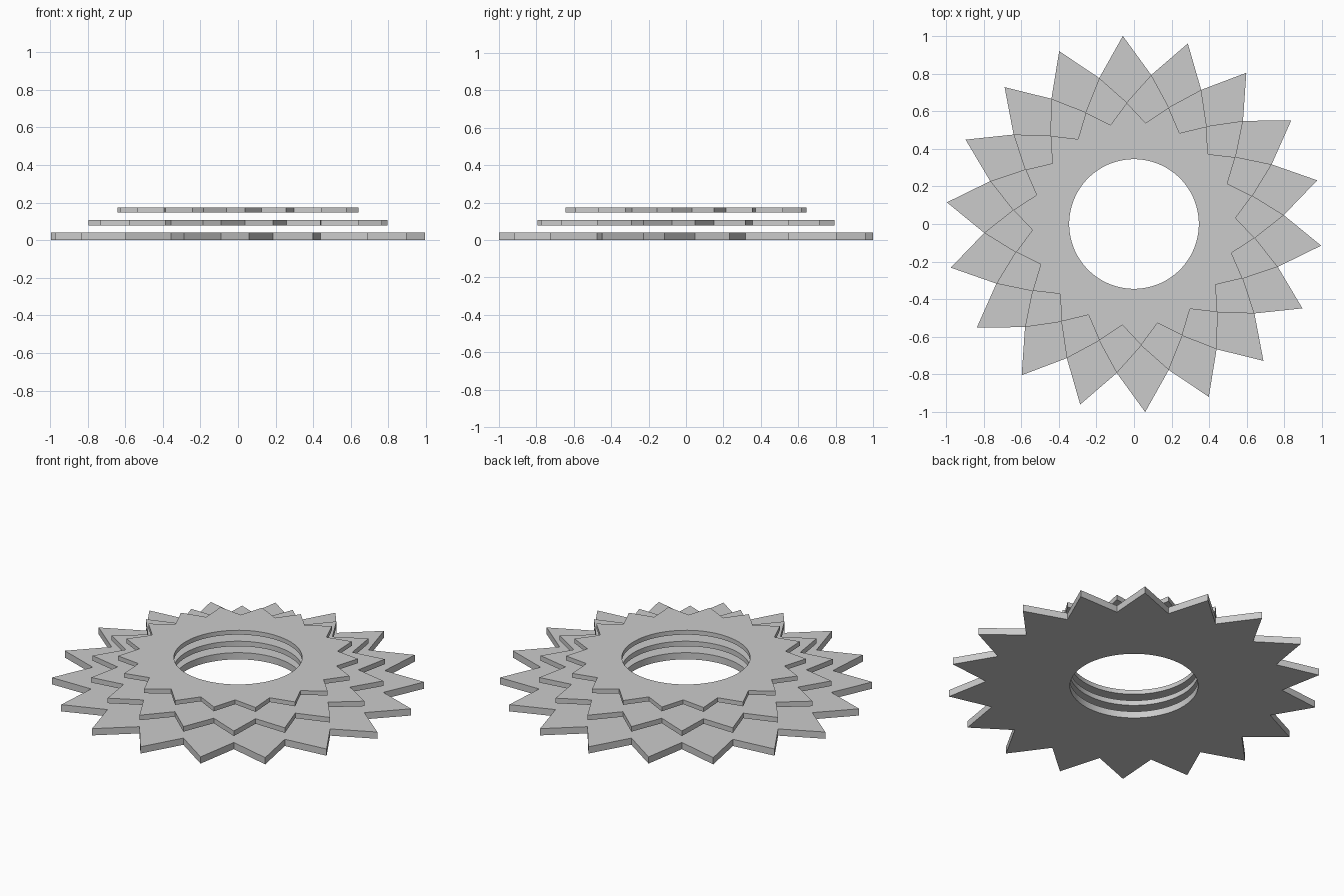
import bpy, bmesh, math

if "Cube" in bpy.data.objects:
    bpy.data.objects.remove(bpy.data.objects["Cube"])

POINTS = 18          # teeth per star
HOLE_R = 0.345       # shared bore radius


def star_ring(name, tip_r, valley_r, phase_deg, z0, z1):
    """Flat toothed ring with a round bore."""
    bm = bmesh.new()
    n = POINTS * 2
    step = 2 * math.pi / n
    phase = math.radians(phase_deg)

    def vert(r, a, z):
        return bm.verts.new((r * math.cos(a), r * math.sin(a), z))

    # star outline and bore circle, at bottom and top
    rims, bores = [], []
    for z in (z0, z1):
        rims.append([vert(valley_r if i % 2 else tip_r, phase + i * step, z)
                     for i in range(n)])
        bores.append([vert(HOLE_R, phase + i * step / 2, z) for i in range(2 * n)])

    for i in range(n):
        j = (i + 1) % n
        b = (2 * i, 2 * i + 1, (2 * i + 2) % (2 * n))
        # top and bottom caps
        for k in (0, 1):
            bm.faces.new([rims[k][i], rims[k][j]] + [bores[k][m] for m in reversed(b)])
        # outer wall
        bm.faces.new([rims[0][i], rims[0][j], rims[1][j], rims[1][i]])
        # bore wall
        for p, q in ((b[0], b[1]), (b[1], b[2])):
            f = bm.faces.new([bores[0][p], bores[0][q], bores[1][q], bores[1][p]])
            f.smooth = True
    bmesh.ops.recalc_face_normals(bm, faces=bm.faces)
    # keep the bore rim sharp
    for e in bm.edges:
        if e.calc_face_angle(0) > math.radians(30):
            e.smooth = False

    mesh = bpy.data.meshes.new(name)
    bm.to_mesh(mesh)
    bm.free()
    obj = bpy.data.objects.new(name, mesh)
    bpy.context.collection.objects.link(obj)
    return obj


# three stacked rings, each turned half a tooth from the one below
star_ring("lower_star_ring", 1.002, 0.798, 13.4, 0.0, 0.04)
star_ring("middle_star_ring", 0.798, 0.648, 3.4, 0.078, 0.108)
star_ring("upper_star_ring", 0.645, 0.541, 13.4, 0.147, 0.173)
